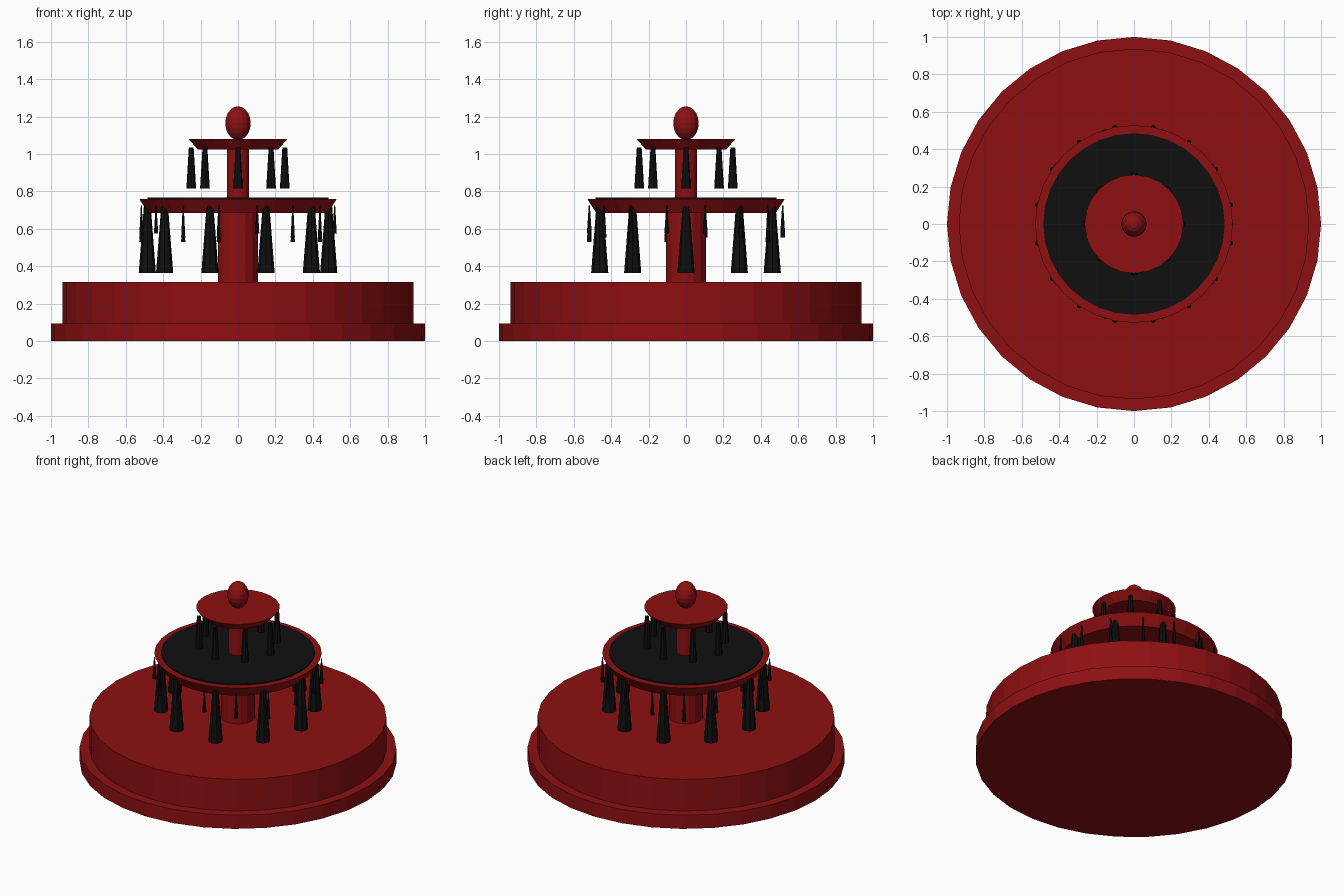
import bpy
import math

if "Cube" in bpy.data.objects:
    bpy.data.objects.remove(bpy.data.objects["Cube"])


def material(name, rgb):
    m = bpy.data.materials.new(name)
    m.diffuse_color = (*rgb, 1)
    m.use_nodes = True
    m.node_tree.nodes["Principled BSDF"].inputs["Base Color"].default_value = m.diffuse_color
    return m


RED = material("deep_red", (0.27, 0.005, 0.006))
BLACK = material("near_black", (0.005, 0.005, 0.005))


def frustum(name, r_low, r_top, z0, z1, sides, mat, x=0, y=0):
    bpy.ops.mesh.primitive_cone_add(vertices=sides, radius1=r_low, radius2=r_top,
                                    depth=z1 - z0, location=(x, y, (z0 + z1) / 2))
    ob = bpy.context.object
    ob.name = name
    ob.data.materials.append(mat)
    return ob


def stream_ring(name, count, radius, r_low, r_top, z_low, z_top, sides, start=0):
    # z_low is a list of lower ends that repeats around the ring
    for i in range(count):
        a = math.radians(start) + i * math.tau / count
        frustum(f"{name}_{i + 1}", r_low, r_top, z_low[i % len(z_low)], z_top, sides, BLACK,
                radius * math.cos(a), radius * math.sin(a))


# Stepped base
frustum("base_step", 1.0, 1.0, 0, 0.095, 32, RED)
frustum("basin", 0.937, 0.937, 0.095, 0.315, 32, RED)

# Columns and bowls
frustum("lower_column", 0.108, 0.108, 0.315, 0.69, 16, RED)
frustum("lower_bowl", 0.48, 0.528, 0.685, 0.76, 32, RED)
frustum("lower_bowl_water", 0.485, 0.485, 0.75, 0.768, 32, BLACK)
frustum("upper_column", 0.06, 0.06, 0.76, 1.03, 16, RED)
frustum("upper_bowl", 0.215, 0.264, 1.025, 1.08, 24, RED)

# Egg-shaped finial
bpy.ops.mesh.primitive_uv_sphere_add(segments=16, ring_count=10, radius=1, location=(0, 0, 1.165))
finial = bpy.context.object
finial.name = "finial"
finial.scale = (0.068, 0.068, 0.09)
finial.data.materials.append(RED)

# Falling streams and thin drips
stream_ring("upper_stream", 8, 0.25, 0.026, 0.013, [0.815], 1.035, 8)
stream_ring("lower_stream", 10, 0.485, 0.046, 0.018, [0.363], 0.725, 8)
stream_ring("drip", 16, 0.527, 0.013, 0.003, [0.575, 0.553, 0.53], 0.725, 6, 11.25)
